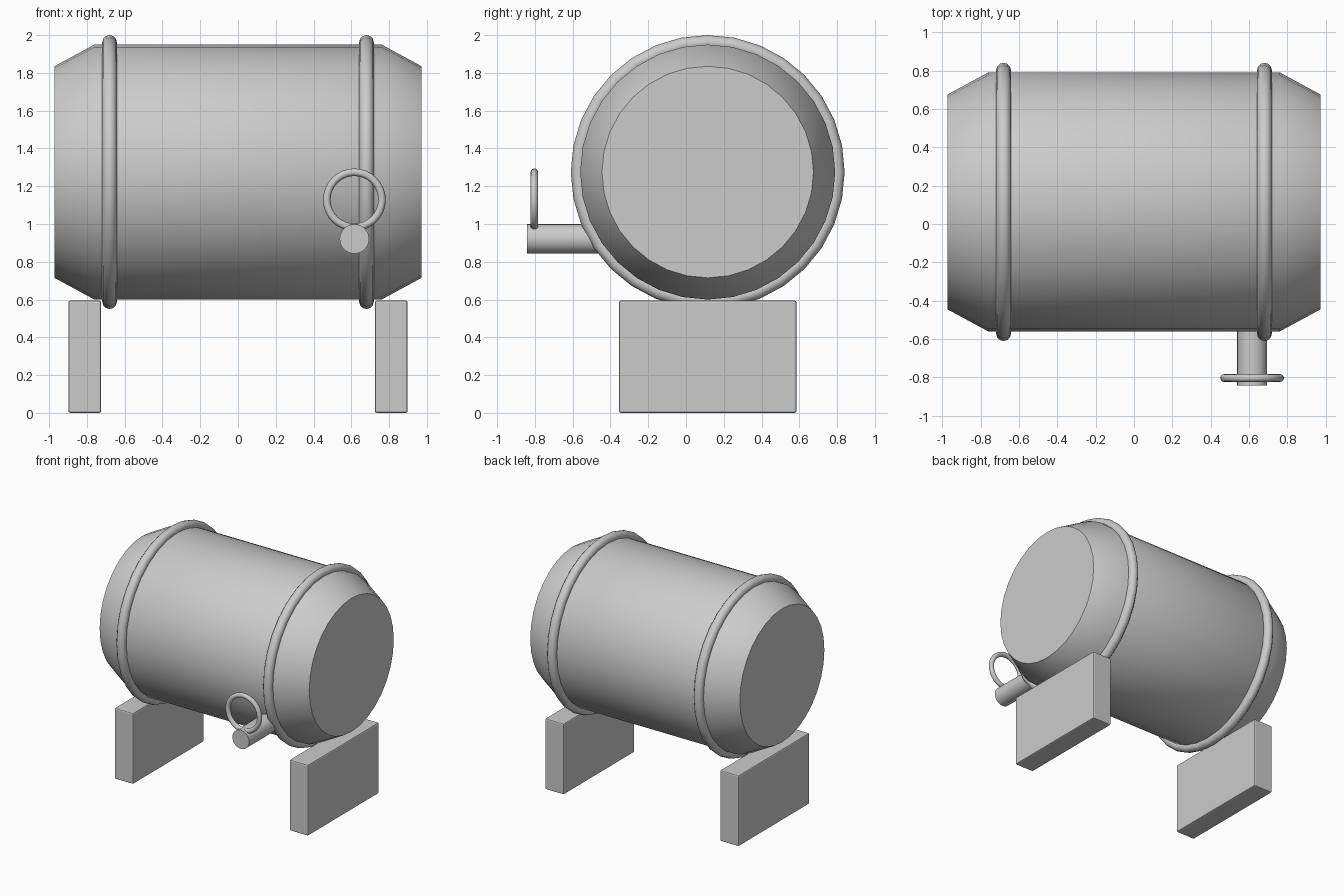
import bpy
import math
from math import pi

if "Cube" in bpy.data.objects:
    bpy.data.objects.remove(bpy.data.objects["Cube"])

CY, CZ = 0.115, 1.275  # barrel axis


def smooth(obj, name, angle=35):
    obj.name = name
    bpy.ops.object.shade_smooth_by_angle(angle=math.radians(angle))
    return obj


def torus(name, loc, rot, major, minor, seg):
    bpy.ops.mesh.primitive_torus_add(location=loc, rotation=rot, major_radius=major,
                                     minor_radius=minor, major_segments=seg, minor_segments=12)
    return smooth(bpy.context.object, name, 60)


# Barrel body: revolve a tapered profile around the x axis
profile = [(-0.972, 0.56), (-0.76, 0.675), (0.76, 0.675), (0.972, 0.56)]
sides = 32
verts = [(x, r * math.sin(2 * pi * i / sides), r * math.cos(2 * pi * i / sides))
         for x, r in profile for i in range(sides)]
faces = [(k * sides + i, k * sides + (i + 1) % sides,
          (k + 1) * sides + (i + 1) % sides, (k + 1) * sides + i)
         for k in range(3) for i in range(sides)]
faces = [f[::-1] for f in faces]
faces += [tuple(range(sides)), tuple(reversed(range(3 * sides, 4 * sides)))]
mesh = bpy.data.meshes.new("barrel_body")
mesh.from_pydata(verts, [], faces)
import bmesh
bm = bmesh.new()
bm.from_mesh(mesh)
bmesh.ops.recalc_face_normals(bm, faces=bm.faces)
bm.to_mesh(mesh)
bm.free()
barrel = bpy.data.objects.new("barrel_body", mesh)
barrel.location = (0, CY, CZ)
bpy.context.collection.objects.link(barrel)
bpy.ops.object.select_all(action='DESELECT')
barrel.select_set(True)
bpy.context.view_layer.objects.active = barrel
smooth(barrel, "barrel_body")

# Hoops and support blocks, one at each end
for side, s in (("left", -1), ("right", 1)):
    torus(f"hoop_{side}", (s * 0.68, CY, CZ), (0, pi / 2, 0), 0.686, 0.039, 32)

    bpy.ops.mesh.primitive_cube_add(size=1, location=(s * 0.811, CY, 0.297))
    block = bpy.context.object
    block.name = f"support_block_{side}"
    block.scale = (0.174, 0.94, 0.594)
    bpy.ops.object.transform_apply(location=False, rotation=False, scale=True)
    bevel = block.modifiers.new("edge_bevel", 'BEVEL')
    bevel.width = 0.01
    bevel.segments = 2

# Tap spout running into the barrel front
y0, y1 = -0.843, -0.36
bpy.ops.mesh.primitive_cylinder_add(vertices=32, radius=0.078, depth=y1 - y0,
                                    location=(0.616, (y0 + y1) / 2, 0.921),
                                    rotation=(pi / 2, 0, 0))
smooth(bpy.context.object, "tap_spout")

# Ring handle standing on the spout
torus("tap_ring_handle", (0.616, -0.803, 1.128), (pi / 2, 0, 0), 0.146, 0.02, 32)
